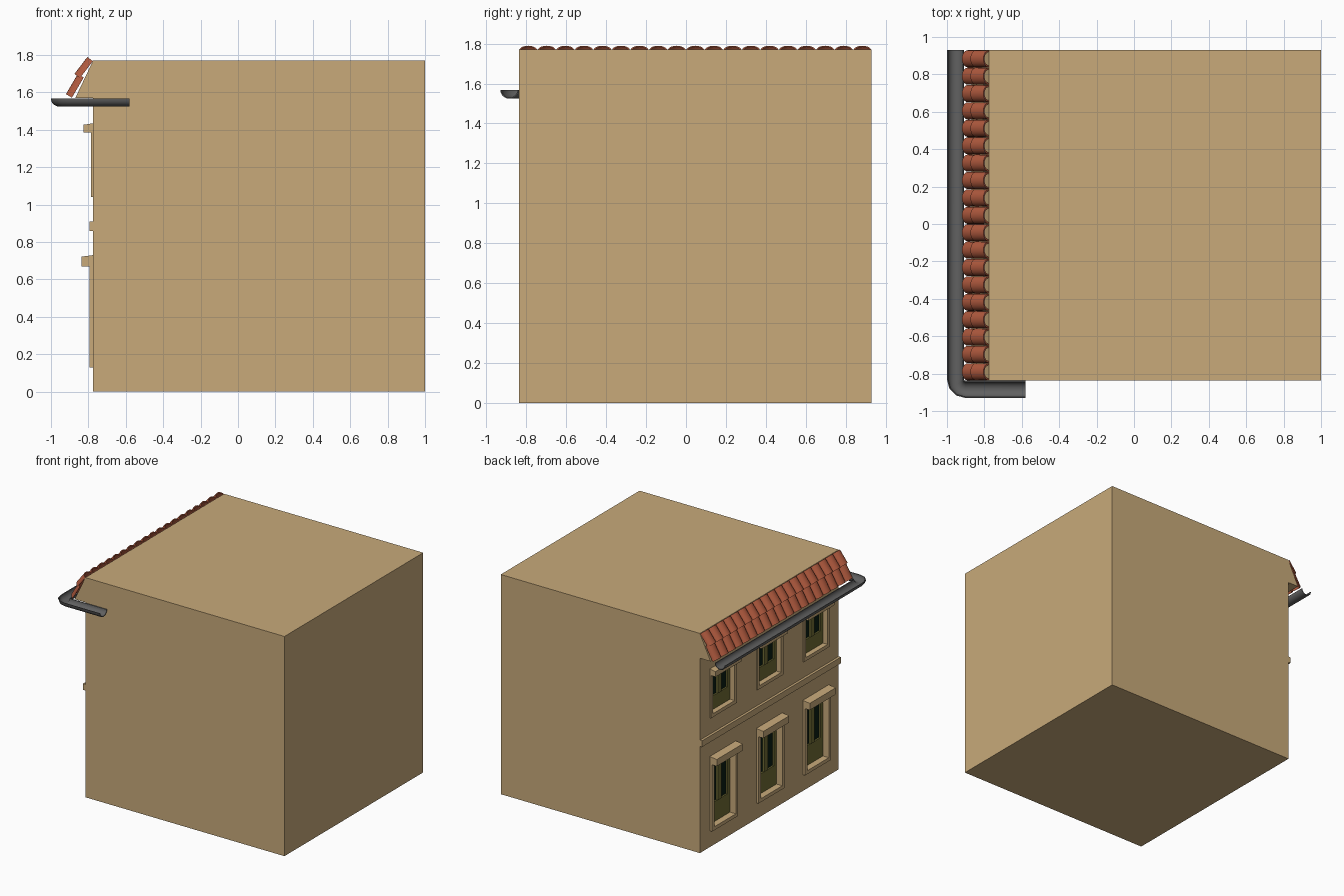
import bpy, bmesh, math
from mathutils import Vector

if "Cube" in bpy.data.objects:
    bpy.data.objects.remove(bpy.data.objects["Cube"])


def material(name, rgb):
    m = bpy.data.materials.new(name)
    m.diffuse_color = (*rgb, 1)
    m.use_nodes = True
    m.node_tree.nodes["Principled BSDF"].inputs["Base Color"].default_value = m.diffuse_color
    return m


TAN = material("tan wall", (0.578, 0.402, 0.195))
CLAY = material("terracotta tile", (0.45, 0.105, 0.05))
GREY = material("dark grey metal", (0.12, 0.12, 0.12))
OLIVE = material("olive window frame", (0.16, 0.15, 0.035))
GLASS = material("dark green glass", (0.003, 0.012, 0.006))


def finish(name, bm, mat, smooth=False):
    bmesh.ops.recalc_face_normals(bm, faces=bm.faces[:])
    me = bpy.data.meshes.new(name)
    bm.to_mesh(me)
    bm.free()
    ob = bpy.data.objects.new(name, me)
    bpy.context.collection.objects.link(ob)
    if mat:
        me.materials.append(mat)
    if smooth:
        bpy.ops.object.select_all(action='DESELECT')
        ob.select_set(True)
        bpy.context.view_layer.objects.active = ob
        bpy.ops.object.shade_smooth_by_angle(angle=math.radians(40))
    return ob


def loft(bm, rings):
    """Skin a row of closed cross-sections and cap both ends."""
    rows = [[bm.verts.new(p) for p in ring] for ring in rings]
    n = len(rows[0])
    for a, b in zip(rows, rows[1:]):
        for i in range(n):
            j = (i + 1) % n
            bm.faces.new((a[i], a[j], b[j], b[i]))
    bm.faces.new(rows[0])
    bm.faces.new(rows[-1])


def prism(bm, profile, y0, y1):
    """Extrude an (x, z) profile along y."""
    loft(bm, [[(x, y, z) for x, z in profile] for y in (y0, y1)])


def box(bm, x0, x1, y0, y1, z0, z1):
    prism(bm, [(x0, z0), (x1, z0), (x1, z1), (x0, z1)], y0, y1)


def half_shell(outer, height, thick, steps=10):
    """Closed (u, h) outline of a half-round shell."""
    arc = [math.pi * i / steps for i in range(steps + 1)]
    pts = [(outer * math.cos(a), height * math.sin(a)) for a in arc]
    return pts + [((outer - thick) * math.cos(a), (height - thick) * math.sin(a))
                  for a in reversed(arc)]


WALL, Y0, Y1 = -0.775, -0.837, 0.93
MID = (Y0 + Y1) / 2
BACK = WALL + 0.05                      # bottom of window recess
COLUMNS = [MID + k * 0.592 for k in (-1, 0, 1)]
# surround bottom, surround top, surround front, lintel bottom, top, front, panel height
ROWS = [(0.13, 0.70, -0.795, 0.668, 0.73, -0.837, 0.16),
        (1.04, 1.41, -0.785, 1.385, 1.435, -0.826, 0.11)]
HALF, RIM = 0.165, 0.028                # surround half width and border

# House block with the eave wedge
bm = bmesh.new()
prism(bm, [(WALL, 0), (1, 0), (1, 1.77), (WALL, 1.77), (-0.87, 1.57), (WALL, 1.57)], Y0, Y1)
house = finish("house_block", bm, TAN)

# Window recesses cut into the facade
bm = bmesh.new()
for y in COLUMNS:
    for z0, z1, *_ in ROWS:
        box(bm, -0.9, BACK, y - HALF + RIM, y + HALF - RIM, z0 + RIM, z1 - RIM)
cutter = finish("window_cutter", bm, None)
cutter.hide_render = True
mod = house.modifiers.new("window_recesses", 'BOOLEAN')
mod.operation, mod.solver, mod.object = 'DIFFERENCE', 'EXACT', cutter
bpy.context.view_layer.objects.active = house
bpy.ops.object.modifier_apply(modifier=mod.name)
bpy.data.objects.remove(cutter)

# Windows: surround, lintel, frame and glass
surround, lintel, frame, glass = (bmesh.new() for _ in range(4))
for y in COLUMNS:
    for z0, z1, sx, l0, l1, lx, panel in ROWS:
        a, b = y - HALF, y + HALF
        ia, ib, i0, i1 = a + RIM, b - RIM, z0 + RIM, z1 - RIM
        box(surround, sx, WALL, a, ia, z0, z1)
        box(surround, sx, WALL, ib, b, z0, z1)
        box(surround, sx, WALL, ia, ib, z0, i0)
        box(surround, sx, WALL, ia, ib, i1, z1)
        prism(lintel, [(WALL, l0), (lx, l0), (lx, l1 - 0.008), (WALL, l1)], a, b)
        fx = BACK - 0.018
        box(frame, fx, BACK, ia, ia + 0.03, i0, i1)
        box(frame, fx, BACK, ib - 0.03, ib, i0, i1)
        box(frame, fx - 0.006, BACK, y - 0.022, y + 0.022, i0 + panel, i1)
        box(frame, fx, BACK, ia + 0.03, ib - 0.03, i1 - 0.03, i1)
        box(frame, fx, BACK, ia + 0.03, ib - 0.03, i0, i0 + panel)
        box(glass, BACK - 0.005, BACK, ia + 0.03, ib - 0.03, i0 + panel, i1 - 0.03)
finish("window_surrounds", surround, TAN)
finish("window_lintels", lintel, TAN)
finish("window_frames", frame, OLIVE)
finish("window_panes", glass, GLASS)

# String course between the storeys
bm = bmesh.new()
box(bm, -0.795, WALL, Y0, Y1, 0.86, 0.91)
finish("string_course", bm, TAN)

# Two courses of barrel tiles: (upper end, lower end) in x, z
COURSES = {"upper_tiles": ((-0.776, 1.767), (-0.845, 1.677)),
           "lower_tiles": ((-0.825, 1.68), (-0.888, 1.572))}
pitch = (Y1 - Y0) / 19
for name, ends in COURSES.items():
    top, low = (Vector((x, 0, z)) for x, z in ends)
    d = (low - top).normalized()
    normal = Vector((d.z, 0, -d.x))
    bm = bmesh.new()
    for i in range(19):
        side = Vector((0, Y0 + (i + 0.5) * pitch, 0))
        loft(bm, [[p + side + Vector((0, u, 0)) + normal * h
                   for u, h in half_shell(r, 0.037, 0.008)]
                  for p, r in ((top, pitch * 0.48), (low, pitch * 0.495))])
    finish(name, bm, CLAY, smooth=True)

# Half-round gutter, turning the corner onto the front
R, CX, CY, RIMZ = 0.046, -0.954, -0.884, 1.567
PIVOT = Vector((-0.902, -0.832))
stations = [((CX, 0.93), 0)]
for k in range(4):
    t = math.radians(30 * k)
    r = PIVOT.x - CX
    stations.append(((PIVOT.x - r * math.cos(t), PIVOT.y - r * math.sin(t)), t))
stations.append(((-0.58, CY), math.pi / 2))
section = half_shell(R, 0.043, 0.006, 12)
bm = bmesh.new()
loft(bm, [[(x - u * math.cos(t), y - u * math.sin(t), RIMZ - h) for u, h in section]
          for (x, y), t in stations])
finish("gutter", bm, GREY, smooth=True)
